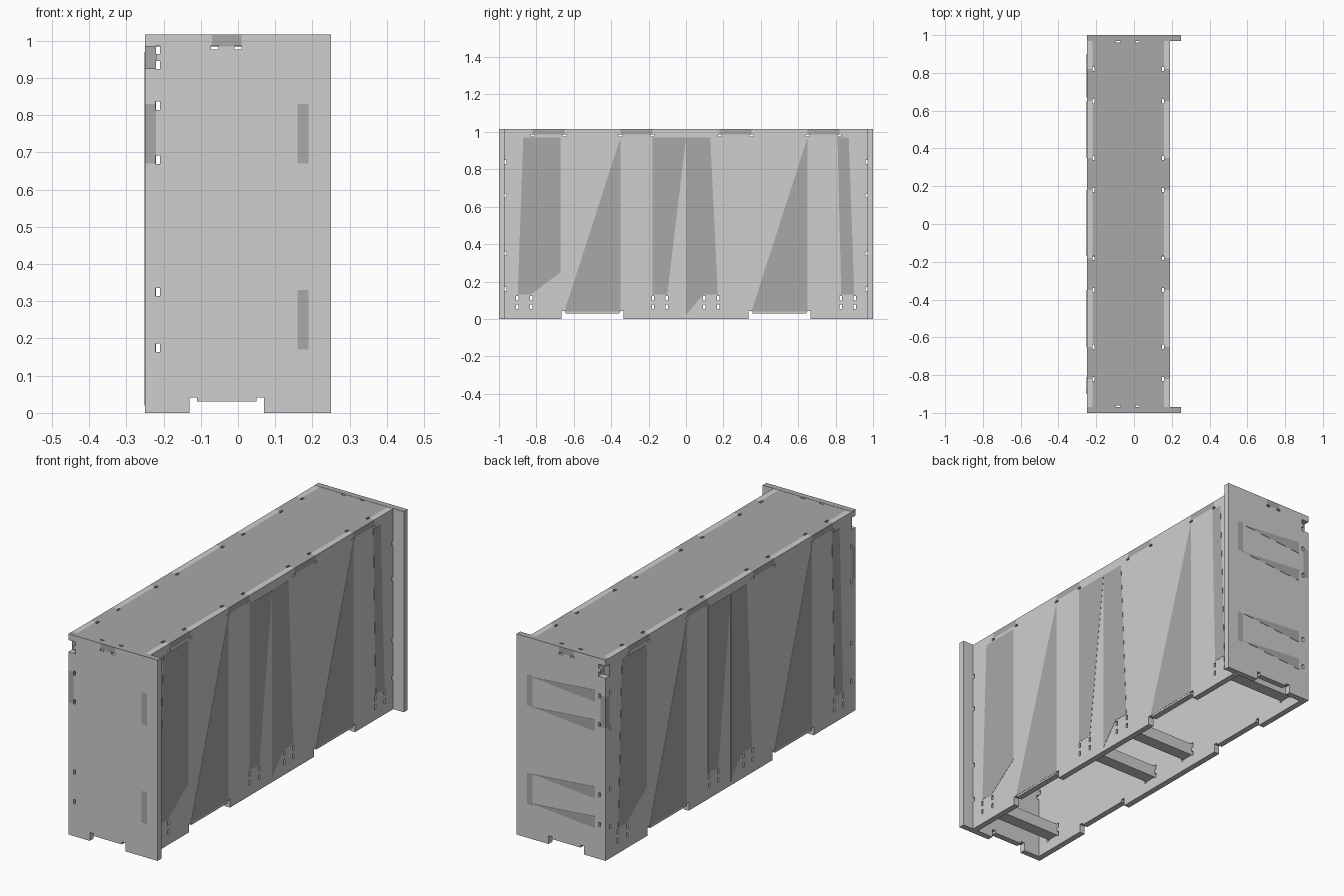
import bpy, bmesh
from mathutils import Vector

cube = bpy.data.objects.get("Cube")
if cube:
    bpy.data.objects.remove(cube, do_unlink=True)


def material(name, rgb):
    m = bpy.data.materials.new(name)
    m.use_nodes = True
    m.diffuse_color = (*rgb, 1)
    m.node_tree.nodes["Principled BSDF"].inputs["Base Color"].default_value = (*rgb, 1)
    return m


LIGHT = material("light grey", (0.63, 0.615, 0.622))
DARK = material("mid grey", (0.395, 0.395, 0.395))
T = 0.03      # board thickness

# Maps panel coordinates (u, v, depth) to world space
PLANES = {
    "x": lambda u, v, d: Vector((d, u, v)),
    "y": lambda u, v, d: Vector((u, d, v)),
    "z": lambda u, v, d: Vector((u, v, d)),
}


def finish(name, bm, shift, mats):
    """Extrude the flat region by shift and make an object from it."""
    ext = bmesh.ops.extrude_face_region(bm, geom=bm.faces[:])
    moved = [e for e in ext["geom"] if isinstance(e, bmesh.types.BMVert)]
    bmesh.ops.translate(bm, vec=shift, verts=moved)
    bmesh.ops.recalc_face_normals(bm, faces=bm.faces[:])
    me = bpy.data.meshes.new(name)
    bm.to_mesh(me)
    bm.free()
    for m in mats:
        me.materials.append(m)
    ob = bpy.data.objects.new(name, me)
    bpy.context.scene.collection.objects.link(ob)
    return ob


def panel(name, axis, depth, outline, cuts, patches, mats):
    """Board with rectangular cut-outs and rectangular second-colour patches."""
    place = PLANES[axis]
    rects = [outline] + cuts + patches
    u0, v0, u1, v1 = outline
    us = sorted({round(min(max(r[i], u0), u1), 4) for r in rects for i in (0, 2)})
    vs = sorted({round(min(max(r[i], v0), v1), 4) for r in rects for i in (1, 3)})
    inside = lambda u, v, r: r[0] < u < r[2] and r[1] < v < r[3]
    bm = bmesh.new()
    cache = {}

    def vert(u, v):
        if (u, v) not in cache:
            cache[u, v] = bm.verts.new(place(u, v, depth))
        return cache[u, v]

    for a, b in zip(us, us[1:]):
        for c, d in zip(vs, vs[1:]):
            mid = (a + b) / 2, (c + d) / 2
            if any(inside(*mid, r) for r in cuts):
                continue
            f = bm.faces.new([vert(a, c), vert(b, c), vert(b, d), vert(a, d)])
            f.material_index = int(any(inside(*mid, r) for r in patches))
    return finish(name, bm, place(0, 0, T), mats)


def plate(name, axis, depth, points, thick):
    """Thin painted polygon on a board surface."""
    place = PLANES[axis]
    bm = bmesh.new()
    bm.faces.new([bm.verts.new(place(u, v, depth)) for u, v in points])
    return finish(name, bm, place(0, 0, thick), [DARK])


def box(name, lo, hi, mat):
    bm = bmesh.new()
    bm.faces.new([bm.verts.new((x, y, lo[2])) for x, y in
                  ((lo[0], lo[1]), (hi[0], lo[1]), (hi[0], hi[1]), (lo[0], hi[1]))])
    return finish(name, bm, Vector((0, 0, hi[2] - lo[2])), [mat])


def hole(u, v, w, h):
    return (u - w / 2, v - h / 2, u + w / 2, v + h / 2)


def foot_notch(a, b):
    """Bottom recess with relieved corners."""
    return [(a, 0, b, 0.03), (a, 0, a + 0.02, 0.042), (b - 0.02, 0, b, 0.042)]


H = 1.015
INNER = 0.97
BARS = (-0.865, -0.14, 0.135, 0.865)
JOINTS = (0.18, 0.35, 0.65, 0.82)

# End boards with corner notch, joint reliefs and visible tab ends
end_cuts = foot_notch(-0.13, 0.07) + [(-0.25, 0.925, -0.22, 0.985)]
end_cuts += [hole(-0.215, z, 0.012, 0.022) for z in (0.975, 0.935, 0.825, 0.68, 0.325, 0.175)]
end_cuts += [hole(x, 0.982, 0.02, 0.01) for x in (-0.062, 0)]
end_tabs = [(0.16, 0.67, 0.19, 0.83), (0.16, 0.17, 0.19, 0.33),
            (-0.25, 0.67, -0.22, 0.83), (-0.07, 0.985, 0.01, H)]
for name, y in (("front_board", -1), ("back_board", INNER)):
    panel(name, "y", y, (-0.25, 0, 0.25, H), end_cuts, end_tabs, [LIGHT, DARK])

# Darker wedges on the back board
for i, z in enumerate((0.18, 0.33, 0.67, 0.82)):
    plate(f"back_wedge_{i + 1}", "y", 1.0,
          [(0.16, z), (-0.19, z - 0.03), (-0.19, z + 0.03)], 0.001)

# Long side boards
side_cuts = foot_notch(-0.665, -0.335) + foot_notch(0.335, 0.665)
side_tabs = []
for s in (-1, 1):
    side_cuts += [hole(s * y, 0.98, 0.02, 0.01) for y in JOINTS]
    side_cuts += [hole(s * 0.965, z, 0.012, 0.022) for z in (0.16, 0.35, 0.66, 0.84)]
    for a, b in (JOINTS[:2], JOINTS[2:]):
        side_tabs.append((min(s * a, s * b), 0.985, max(s * a, s * b), H))
for c in BARS:
    side_cuts += [hole(c + s * 0.037, z, 0.012, 0.024) for s in (-1, 1) for z in (0.065, 0.11)]

# Darker wedges painted on both long sides
WEDGES = [
    [(-0.87, 0.97), (-0.67, 0.97), (-0.67, 0.25), (-0.83, 0.13), (-0.9, 0.13)],
    [(-0.65, 0.04), (-0.35, 0.04), (-0.35, 0.97)],
    [(-0.18, 0.97), (0, 0.97), (-0.1, 0.13), (-0.18, 0.13)],
    [(0, 0.97), (0.13, 0.97), (0.17, 0.13), (0.09, 0.13), (0, 0.02)],
    [(0.35, 0.04), (0.65, 0.04), (0.65, 0.97)],
    [(0.81, 0.97), (0.87, 0.97), (0.9, 0.13), (0.83, 0.13)],
]
for name, x, face, s in (("left_side", 0.16, 0.19, 1), ("right_side", -0.25, -0.25, -1)):
    panel(name + "_board", "x", x, (-INNER, 0, INNER, H), side_cuts, side_tabs, [LIGHT, DARK])
    for i, pts in enumerate(WEDGES):
        plate(f"{name}_wedge_{i + 1}", "x", face, [(s * y, z) for y, z in pts], s * 0.001)

# Dark edge of the side board seen through the corner notches
for name, y, t in (("front", -INNER, -0.001), ("back", INNER, 0.001)):
    plate(name + "_notch_edge", "y", y,
          [(-0.25, 0.925), (-0.22, 0.925), (-0.22, 0.985), (-0.25, 0.985)], t)

# Top board between the sides
top_cuts = [hole(x, s * y, 0.012, 0.022) for x in (-0.214, 0.154) for s in (-1, 1) for y in JOINTS]
top_cuts += [hole(x, s * 0.965, 0.02, 0.01) for x in (-0.085, 0.02) for s in (-1, 1)]
panel("top_board", "z", H - T, (-0.22, -INNER, 0.16, INNER), top_cuts, [], [DARK])

# Dark top edges of the end boards
for name, y in (("front", -1), ("back", INNER)):
    box(name + "_top_edge", (-0.25, y, H), (0.25, y + T, H + 0.001), DARK)

# Cross bars joining the sides near the floor
for i, c in enumerate(BARS):
    box(f"cross_bar_{i + 1}", (-0.22, c - 0.031, 0.058), (0.16, c + 0.031, 0.118), LIGHT)
